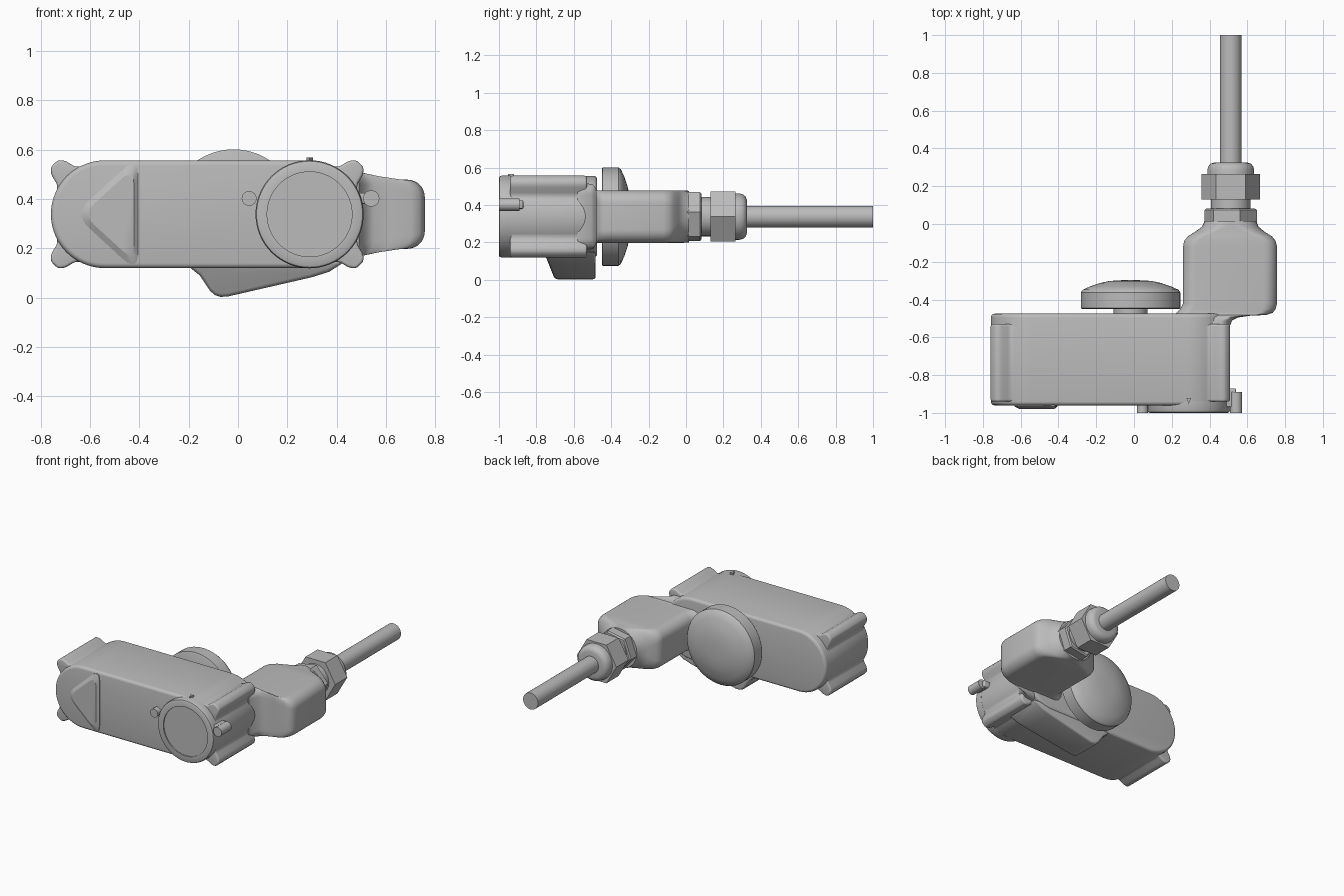
import bpy, bmesh, math
from mathutils import Vector

if "Cube" in bpy.data.objects:
    bpy.data.objects.remove(bpy.data.objects["Cube"])

GREY = (0.5, 0.5, 0.5, 1)
mat = bpy.data.materials.new("plain grey")
mat.use_nodes = True
mat.diffuse_color = GREY
mat.node_tree.nodes["Principled BSDF"].inputs["Base Color"].default_value = GREY

ZC = 0.338             # height of the main axis
RAD = 0.218            # end radius of the housing
XL, XR = -0.54, 0.29   # centres of the rounded ends


def loft(name, rings, bevel=0, angle=32):
    """Skin equal-length rings of points, cap both ends, round the edges."""
    bm = bmesh.new()
    loops = [[bm.verts.new(p) for p in ring] for ring in rings]
    n = len(loops[0])
    for a, b in zip(loops, loops[1:]):
        for i in range(n):
            j = (i + 1) % n
            bm.faces.new((a[i], a[j], b[j], b[i]))
    bm.faces.new(loops[0])
    bm.faces.new(loops[-1])
    bmesh.ops.recalc_face_normals(bm, faces=bm.faces)
    mesh = bpy.data.meshes.new(name)
    bm.to_mesh(mesh)
    bm.free()
    mesh.materials.append(mat)
    ob = bpy.data.objects.new(name, mesh)
    bpy.context.collection.objects.link(ob)
    bpy.ops.object.select_all(action='DESELECT')
    ob.select_set(True)
    bpy.context.view_layer.objects.active = ob
    if bevel:
        mod = ob.modifiers.new("round", 'BEVEL')
        mod.width = bevel
        mod.segments = 4
        mod.limit_method = 'ANGLE'
        mod.angle_limit = math.radians(35)
        bpy.ops.object.modifier_apply(modifier=mod.name)
    bpy.ops.object.shade_smooth_by_angle(angle=math.radians(angle))
    return ob


def prism(name, pts, y0, y1, bevel=0):
    """Extrude an x-z outline along y."""
    return loft(name, [[(x, y, z) for x, z in pts] for y in (y0, y1)], bevel)


def turned(name, profile, x, z=ZC, sides=64, turn=0):
    """Turn (y, radius) pairs about an axis parallel to y."""
    angs = [2 * math.pi * i / sides + math.radians(turn) for i in range(sides)]
    return loft(name, [[(x + r * math.cos(a), y, z + r * math.sin(a)) for a in angs]
                       for y, r in profile])


def capsule(lug=0):
    """Long rounded outline, optionally with a rounded lug at each corner."""
    pts = []
    for cx, start in ((XR, -90), (XL, 90)):
        for k in range(61):
            d = start + 3 * k
            off = min(abs((d % 90) - 45), 45)
            r = RAD + lug * math.exp(-(off / 11) ** 4)
            a = math.radians(d)
            pts.append((cx + r * math.cos(a), ZC + r * math.sin(a)))
    return pts


def rounded_section(y, xl, xr, hh, r, steps=8):
    """Rounded rectangle in the x-z plane."""
    pts = []
    corners = ((xr - r, hh - r), (xl + r, hh - r), (xl + r, r - hh), (xr - r, r - hh))
    for q, (cx, cz) in enumerate(corners):
        for k in range(steps + 1):
            a = math.pi / 2 * (q + k / steps)
            pts.append((cx + r * math.cos(a), y, ZC + cz + r * math.sin(a)))
    return pts


def rounded_polygon(corners, r, steps=6):
    """Soften the corners of an x-z polygon with short curves."""
    pts = []
    n = len(corners)
    for i, c in enumerate(corners):
        p = Vector(c)
        a = p + (Vector(corners[i - 1]) - p).normalized() * r
        b = p + (Vector(corners[(i + 1) % n]) - p).normalized() * r
        for k in range(steps + 1):
            t = k / steps
            pts.append((1 - t) ** 2 * a + 2 * t * (1 - t) * p + t * t * b)
    return pts


# Housing and its four corner lugs
prism("housing", capsule(), -0.96, -0.475, 0.02)
prism("corner_lugs", capsule(0.072), -0.94, -0.53, 0.012)

# Round front cover with a shallow recess
turned("front_cover", [(-0.94, 0.219), (-0.985, 0.219), (-0.996, 0.215), (-1, 0.207),
                       (-1, 0.172), (-0.992, 0.172)], XR)

# Cover pins and the web that carries the outer one
turned("left_cover_pin", [(-0.89, 0.033), (-1, 0.033)], 0.54, 0.402, 24)
turned("right_cover_pin", [(-0.95, 0.03), (-1, 0.03)], 0.045, 0.402, 24)
prism("pin_web", [(0.48, 0.38), (0.54, 0.38), (0.54, 0.425), (0.48, 0.425)], -0.97, -0.87, 0.008)

# Position marker on the top edge
loft("marker", [[(XR - 0.013, -0.92, z), (XR + 0.013, -0.92, z), (XR, -0.952, z)]
                for z in (0.54, 0.567)])

# Raised triangle on the front, chamfered towards its face
tri = [(-0.665, ZC), (-0.405, 0.575), (-0.405, 0.10)]
outer = rounded_polygon(tri, 0.085)
mid = Vector((-0.49, ZC))
inner = [mid + (p - mid) * 0.8 for p in outer]
loft("triangle_pad", [[(p.x, -0.95, p.y) for p in outer],
                      [(p.x, -0.965, p.y) for p in outer],
                      [(p.x, -0.98, p.y) for p in inner]], angle=25)

# Wedge under the housing, front wall sloping
wedge = [(-0.22, 0.15), (-0.19, 0.118), (-0.155, 0.09), (-0.115, 0.03), (-0.095, 0.011),
         (-0.07, 0.003), (-0.04, 0.005), (0.30, 0.083), (0.37, 0.105), (0.44, 0.15)]
loft("lower_wedge", [[(x, -0.70 - 0.4 * z, z) for x, z in wedge],
                     [(x, -0.483, z) for x, z in wedge]], 0.015)

# Rear knob on its shaft
turned("knob_shaft", [(-0.49, 0.09), (-0.44, 0.09)], -0.018)
turned("knob", [(-0.45, 0.255), (-0.446, 0.263), (-0.362, 0.263), (-0.348, 0.253),
                (-0.33, 0.213), (-0.313, 0.163), (-0.302, 0.115), (-0.298, 0.06),
                (-0.297, 0.01)], -0.018)

# Offset arm blending from the housing to the cable gland
stations = [(-0.58, 0.17, 0.49, 0.18, 0.06), (-0.51, 0.18, 0.52, 0.175, 0.06),
            (-0.495, 0.19, 0.55, 0.17, 0.06), (-0.485, 0.20, 0.62, 0.155, 0.06),
            (-0.482, 0.21, 0.70, 0.143, 0.06), (-0.47, 0.225, 0.735, 0.14, 0.065),
            (-0.45, 0.245, 0.75, 0.14, 0.07), (-0.42, 0.26, 0.757, 0.14, 0.07),
            (-0.12, 0.26, 0.757, 0.14, 0.07), (-0.09, 0.265, 0.75, 0.14, 0.075),
            (-0.065, 0.285, 0.73, 0.14, 0.085), (-0.04, 0.325, 0.69, 0.14, 0.11),
            (-0.015, 0.36, 0.66, 0.14, 0.13), (0.015, 0.373, 0.647, 0.138, 0.136)]
loft("arm", [rounded_section(*s) for s in stations], angle=50)

# Cable gland and cable
GX = 0.512
turned("gland_base_nut", [(0.0, 0.14), (0.075, 0.14), (0.082, 0.13)], GX, sides=6, turn=10)
turned("gland_neck", [(0.07, 0.105), (0.14, 0.105)], GX)
turned("gland_nut", [(0.13, 0.155), (0.265, 0.155)], GX, sides=6)
turned("gland_cap", [(0.25, 0.124), (0.285, 0.124), (0.305, 0.119), (0.319, 0.107),
                     (0.325, 0.09), (0.325, 0.05)], GX)
turned("cable", [(0.3, 0.058), (1.0, 0.058)], GX, sides=48)
